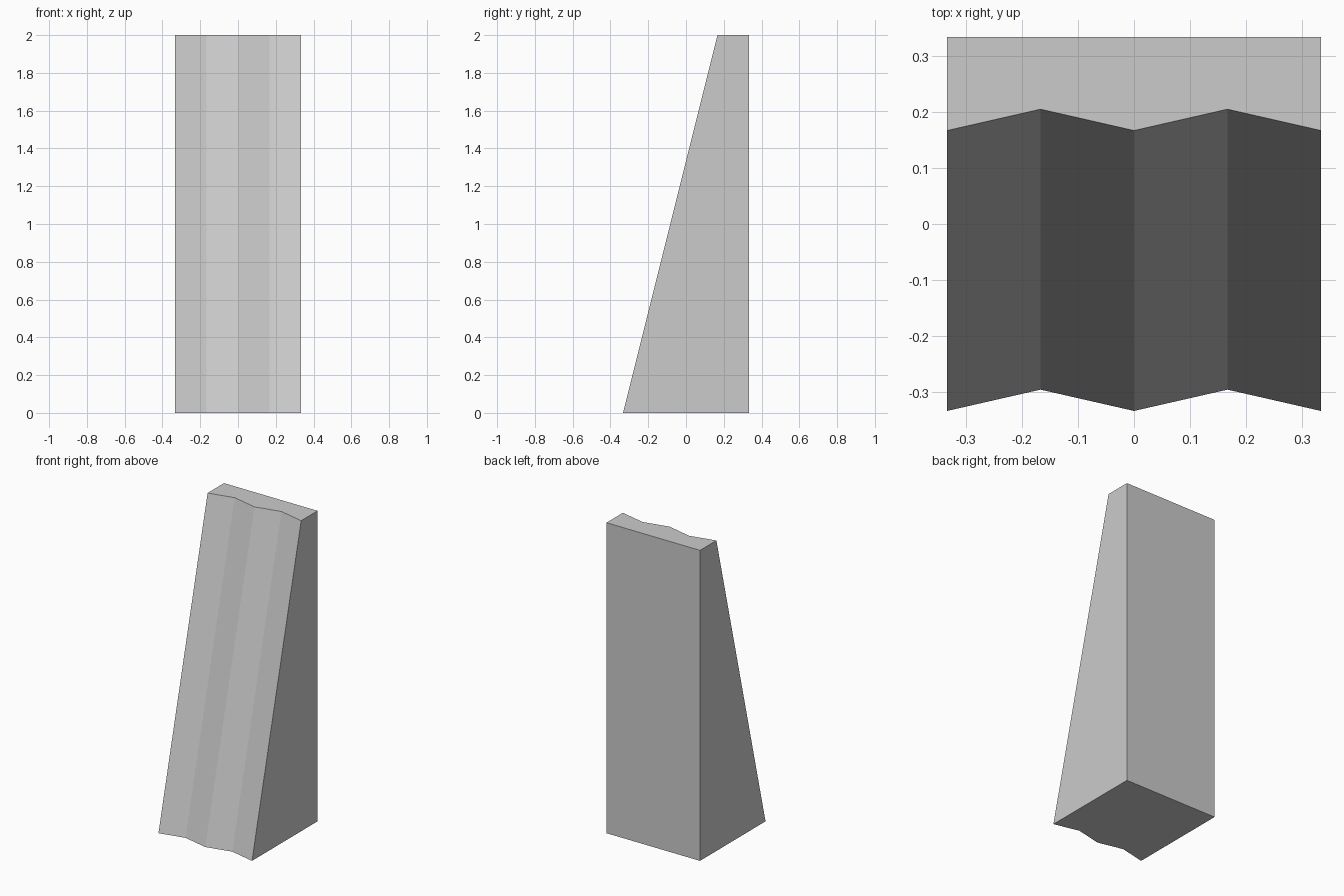
import bpy
import bmesh

if "Cube" in bpy.data.objects:
    bpy.data.objects.remove(bpy.data.objects["Cube"])

HALF = 1 / 3      # half width and half depth of the base
HEIGHT = 2.0
GROOVE = 0.038    # depth of the front grooves
STEPS = 4         # facets across the front


def outline(bm, front_y, z):
    """Cross-section ring: zigzag front edge, straight back."""
    pts = [(-HALF + 2 * HALF * i / STEPS, front_y + GROOVE * (i % 2))
           for i in range(STEPS + 1)]
    pts += [(HALF, HALF), (-HALF, HALF)]
    return [bm.verts.new((x, y, z)) for x, y in pts]


# Tapered block with a sloping, grooved front
bm = bmesh.new()
bottom = outline(bm, -HALF, 0)
top = outline(bm, HALF / 2, HEIGHT)
bm.faces.new(bottom[::-1])
bm.faces.new(top)
n = len(bottom)
for i in range(n):
    j = (i + 1) % n
    bm.faces.new((bottom[i], bottom[j], top[j], top[i]))
bmesh.ops.recalc_face_normals(bm, faces=bm.faces)

mesh = bpy.data.meshes.new("grooved_buttress")
bm.to_mesh(mesh)
bm.free()
bpy.context.collection.objects.link(bpy.data.objects.new("grooved_buttress", mesh))
